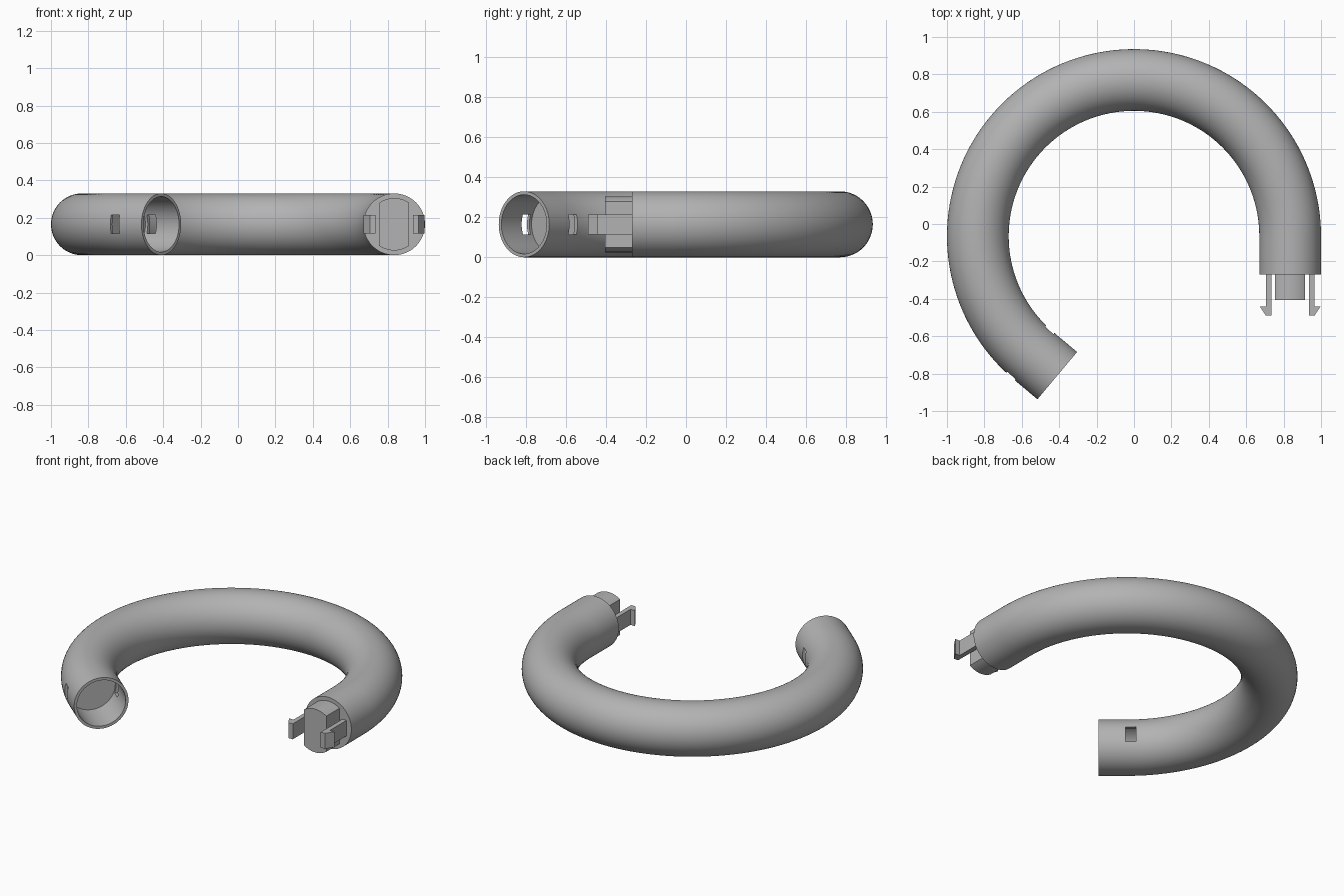
import bpy, bmesh, math
from mathutils import Vector, Matrix

cube = bpy.data.objects.get("Cube")
if cube:
    bpy.data.objects.remove(cube, do_unlink=True)

R, r = 0.835, 0.165              # ring radius, tube radius
CENTRE = Vector((0, -0.065, r))
SWEEP = math.radians(230)
END_LEN, PLUG_FACE = 0.165, -0.27
SOCKET_R, SOCKET_DEPTH = 0.148, 0.235
SIDES, STEPS = 64, 96

grey = bpy.data.materials.new("plain grey")
grey.use_nodes = True
colour = (0.45, 0.45, 0.45, 1)
grey.diffuse_color = colour
grey.node_tree.nodes["Principled BSDF"].inputs["Base Color"].default_value = colour


def finish(name, bm, smooth=True):
    bmesh.ops.recalc_face_normals(bm, faces=bm.faces[:])
    mesh = bpy.data.meshes.new(name)
    bm.to_mesh(mesh)
    bm.free()
    mesh.materials.append(grey)
    ob = bpy.data.objects.new(name, mesh)
    bpy.context.collection.objects.link(ob)
    return ob


def select(ob):
    bpy.ops.object.select_all(action='DESELECT')
    ob.select_set(True)
    bpy.context.view_layer.objects.active = ob


def extrude_profile(name, points, to_3d, offset):
    bm = bmesh.new()
    face = bm.faces.new([bm.verts.new(to_3d(p)) for p in points])
    res = bmesh.ops.extrude_face_region(bm, geom=[face])
    moved = [v for v in res["geom"] if isinstance(v, bmesh.types.BMVert)]
    bmesh.ops.translate(bm, verts=moved, vec=offset)
    return finish(name, bm)


# Tube: straight end, long arc, straight open end, then back inside as a socket
def radial(t):
    return Vector((math.cos(t), math.sin(t), 0))


out = radial(SWEEP)
along = Vector((-out.y, out.x, 0))
mouth = CENTRE + out * R + along * END_LEN
rings = [(Vector((R, PLUG_FACE, r)), radial(0), r)]
for i in range(STEPS + 1):
    n = radial(SWEEP * i / STEPS)
    rings.append((CENTRE + n * R, n, r))
rings += [(mouth, out, r), (mouth, out, SOCKET_R),
          (mouth - along * SOCKET_DEPTH, out, SOCKET_R)]

bm = bmesh.new()
loops = []
for p, n, rad in rings:
    angles = [math.tau * k / SIDES for k in range(SIDES)]
    loops.append([bm.verts.new(p + (n * math.cos(a) + Vector((0, 0, math.sin(a)))) * rad)
                  for a in angles])
for a, b in zip(loops, loops[1:]):
    for k in range(SIDES):
        m = (k + 1) % SIDES
        bm.faces.new((a[k], a[m], b[m], b[k]))
bm.faces.new(loops[0])
bm.faces.new(loops[-1])
tube = finish("ring_tube", bm)

# Latch slots cut through both socket walls
bm = bmesh.new()
bmesh.ops.create_cube(bm, size=1)
bmesh.ops.scale(bm, vec=(0.5, 0.06, 0.1), verts=bm.verts[:])
bmesh.ops.rotate(bm, matrix=Matrix.Rotation(SWEEP, 3, 'Z'), verts=bm.verts[:])
bmesh.ops.translate(bm, vec=mouth - along * 0.188, verts=bm.verts[:])
cutter = finish("slot_cutter", bm)
cutter.hide_render = True
cut = tube.modifiers.new("slots", 'BOOLEAN')
cut.operation, cut.object, cut.solver = 'DIFFERENCE', cutter, 'EXACT'
select(tube)
bpy.ops.object.modifier_apply(modifier=cut.name)
bpy.data.objects.remove(cutter, do_unlink=True)
select(tube)
bpy.ops.object.shade_smooth_by_angle(angle=math.radians(30))

# Plug: a disc with flat sides, standing out of the closed end
plug_r, half = 0.14, 0.08
limit = math.acos(half / plug_r)
arc = [limit + (math.pi - 2 * limit) * i / 16 for i in range(17)]
outline = [(plug_r * math.cos(a + s), plug_r * math.sin(a + s))
           for s in (0, math.pi) for a in arc]
plug = extrude_profile("plug", outline, lambda p: (R + p[0], PLUG_FACE + 0.01, r + p[1]),
                       (0, -0.145, 0))
select(plug)
bpy.ops.object.shade_smooth_by_angle(angle=math.radians(30))

# Snap clips with outward hooks, one on each side of the plug
hook = [(0.1, PLUG_FACE + 0.01), (0.13, PLUG_FACE + 0.01), (0.13, -0.44),
        (0.163, -0.44), (0.13, -0.49), (0.1, -0.49)]
for name, side in (("left_clip", 1), ("right_clip", -1)):
    extrude_profile(name, hook, lambda p: (R + side * p[0], p[1], r - 0.05), (0, 0, 0.1))
